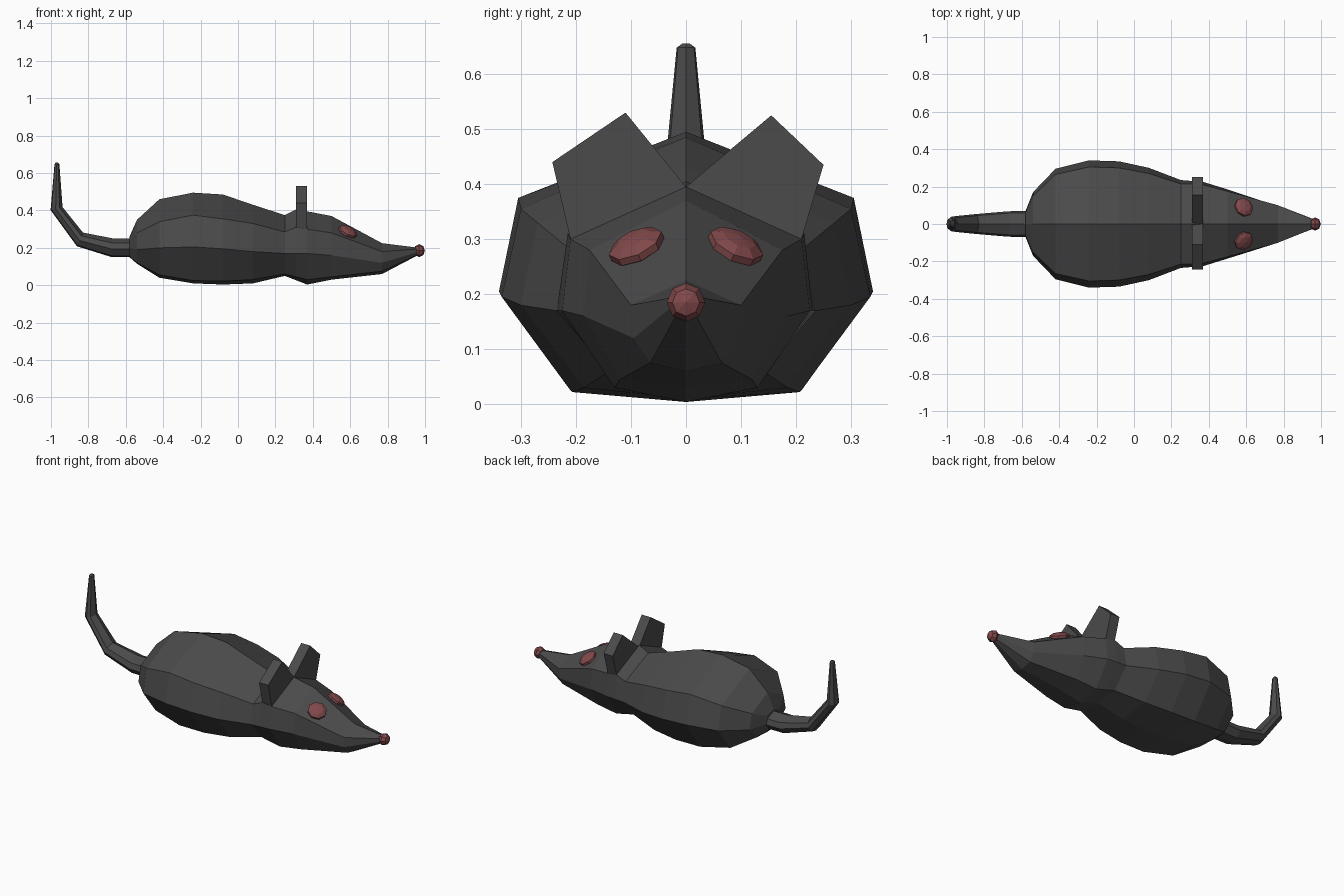
import bpy, bmesh
from mathutils import Vector, Matrix

if "Cube" in bpy.data.objects:
    bpy.data.objects.remove(bpy.data.objects["Cube"])


def material(name, color):
    m = bpy.data.materials.new(name)
    m.diffuse_color = (*color, 1)
    m.use_nodes = True
    m.node_tree.nodes["Principled BSDF"].inputs["Base Color"].default_value = m.diffuse_color
    return m


FUR = material("dark grey fur", (0.07, 0.07, 0.07))
PINK = material("dull red", (0.22, 0.066, 0.07))


def finish(bm, name, mat):
    bmesh.ops.recalc_face_normals(bm, faces=bm.faces)
    mesh = bpy.data.meshes.new(name)
    bm.to_mesh(mesh)
    bm.free()
    mesh.materials.append(mat)
    ob = bpy.data.objects.new(name, mesh)
    bpy.context.collection.objects.link(ob)
    return ob


def loft(name, rings, mat):
    """Skin a list of equal-length closed rings and cap both ends."""
    bm = bmesh.new()
    vs = [[bm.verts.new(p) for p in r] for r in rings]
    n = len(vs[0])
    for a, b in zip(vs, vs[1:]):
        for i in range(n):
            j = (i + 1) % n
            bm.faces.new((a[i], a[j], b[j], b[i]))
    bm.faces.new(vs[0])
    bm.faces.new(vs[-1])
    return finish(bm, name, mat)


# Body and head: x, top z, upper (y, z), middle (y, z), lower (y, z), bottom z
SECTIONS = [
    (-0.58, 0.26, 0.06, 0.245, 0.07, 0.20, 0.045, 0.155, 0.15),
    (-0.54, 0.35, 0.15, 0.28, 0.17, 0.19, 0.10, 0.12, 0.115),
    (-0.42, 0.46, 0.265, 0.34, 0.295, 0.20, 0.18, 0.055, 0.04),
    (-0.24, 0.495, 0.305, 0.375, 0.34, 0.205, 0.21, 0.025, 0.01),
    (-0.08, 0.485, 0.30, 0.355, 0.335, 0.195, 0.207, 0.022, 0.004),
    (0.08, 0.43, 0.27, 0.33, 0.30, 0.18, 0.185, 0.03, 0.01),
    (0.25, 0.375, 0.215, 0.285, 0.235, 0.17, 0.14, 0.06, 0.05),
    (0.31, 0.405, 0.215, 0.31, 0.23, 0.17, 0.135, 0.045, 0.027),
    (0.37, 0.395, 0.21, 0.30, 0.225, 0.17, 0.13, 0.03, 0.004),
    (0.50, 0.37, 0.175, 0.28, 0.185, 0.16, 0.12, 0.045, 0.03),
    (0.77, 0.225, 0.10, 0.18, 0.095, 0.12, 0.065, 0.075, 0.06),
    (0.97, 0.20, 0.02, 0.195, 0.022, 0.18, 0.014, 0.168, 0.165),
]
rings = []
for x, top, uy, uz, my, mz, ly, lz, bot in SECTIONS:
    side = [(uy, uz), (my, mz), (ly, lz)]
    rings.append([(x, 0, top)] + [(x, y, z) for y, z in side]
                 + [(x, 0, bot)] + [(x, -y, z) for y, z in reversed(side)])
loft("body", rings, FUR)

# Tail: centre x, z, ring direction in the xz plane, half thickness, half width
TAIL = [
    (-0.56, 0.20, (0, 1), 0.05, 0.07),
    (-0.67, 0.20, (0.1, 1), 0.05, 0.068),
    (-0.845, 0.245, (0.4, 0.9), 0.04, 0.053),
    (-0.97, 0.41, (1, 0.25), 0.033, 0.04),
    (-0.968, 0.648, (1, 0), 0.013, 0.017),
    (-0.968, 0.656, (1, 0), 0.006, 0.006),
]
OUTLINE = [(1, 0), (0.5, 0.85), (-0.15, 1), (-0.85, 0.6),
           (-1, 0), (-0.85, -0.6), (-0.15, -1), (0.5, -0.85)]
rings = []
for x, z, d, thick, wide in TAIL:
    d = Vector((d[0], 0, d[1])).normalized()
    rings.append([Vector((x, 0, z)) + d * thick * a + Vector((0, wide * b, 0))
                  for a, b in OUTLINE])
loft("tail", rings, FUR)

# Ears: flat upright slabs rising from the head
EAR = [(0, 0.395), (0.155, 0.525), (0.25, 0.435), (0.21, 0.30)]
for side, label in ((1, "left"), (-1, "right")):
    corners = EAR if side > 0 else [(0, 0.395), (0.11, 0.53), (0.243, 0.44), (0.21, 0.30)]
    loft(label + "_ear", [[(x, side * y, z) for y, z in corners]
                          for x in (0.31, 0.37)], FUR)

# Eyes: flattened faceted domes lying on the sloping face
for side, label in ((1, "left"), (-1, "right")):
    bm = bmesh.new()
    normal = Vector((0.5, 0.48 * side, 1)).normalized()
    turn = normal.to_track_quat('Z', 'Y').to_matrix().to_4x4()
    place = Matrix.Translation((0.587, 0.09 * side, 0.287)) @ turn
    bmesh.ops.create_uvsphere(bm, u_segments=8, v_segments=5, radius=1,
                              matrix=place @ Matrix.Diagonal((0.055, 0.055, 0.022, 1)))
    finish(bm, label + "_eye", PINK)

# Nose: small faceted ball pointing forward
bm = bmesh.new()
bmesh.ops.create_uvsphere(bm, u_segments=8, v_segments=4, radius=1,
                          matrix=Matrix.Translation((0.969, 0, 0.185))
                          @ Matrix.Rotation(1.5708, 4, 'Y')
                          @ Matrix.Diagonal((0.035, 0.035, 0.03, 1)))
finish(bm, "nose", PINK)
